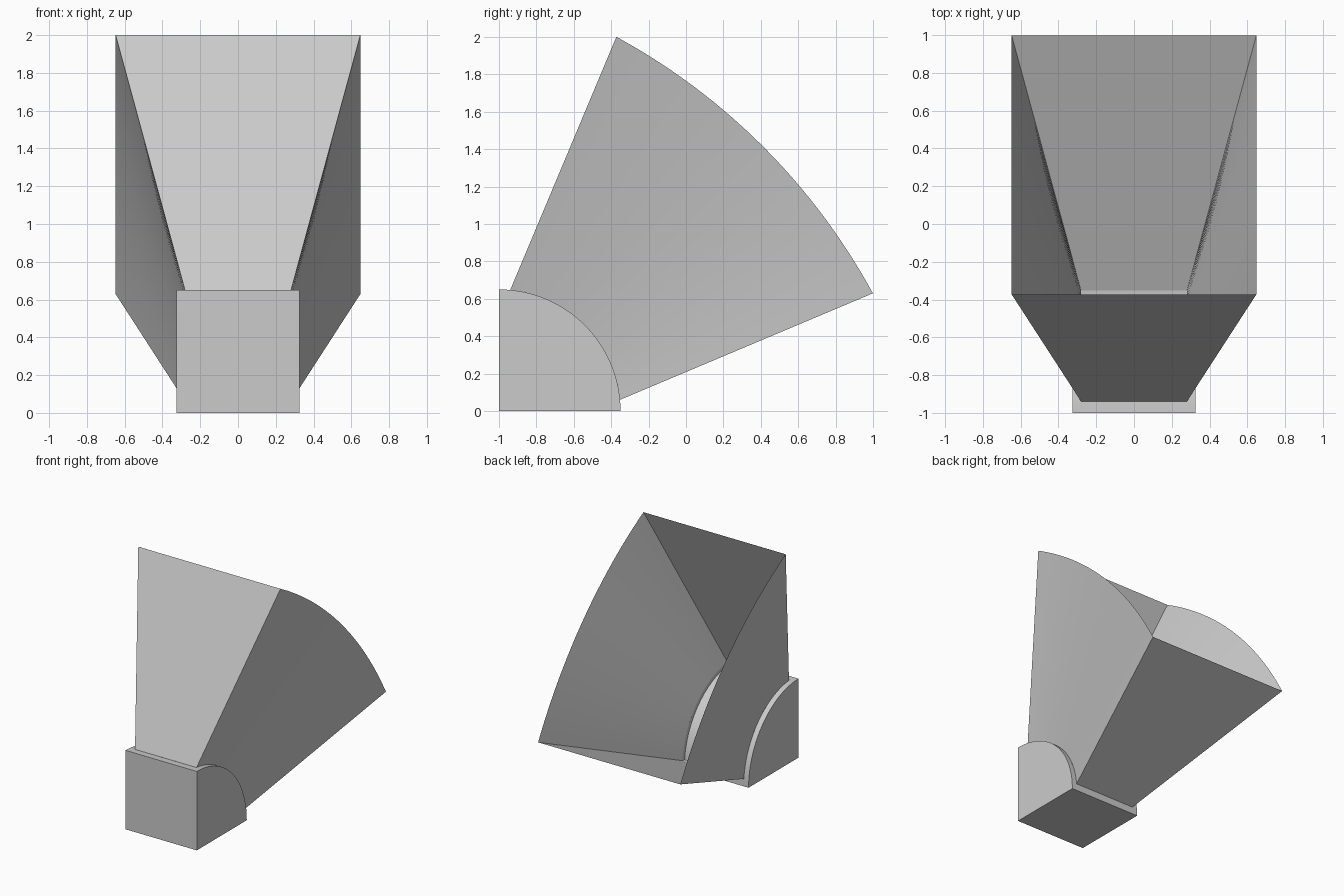
import bpy, bmesh
from math import sin, cos, radians, asin
from mathutils import Vector

cube = bpy.data.objects.get("Cube")
if cube:
    bpy.data.objects.remove(cube)

grey = bpy.data.materials.new("light grey")
grey.use_nodes = True
COLOUR = (0.6, 0.6, 0.6, 1)
grey.diffuse_color = COLOUR
grey.node_tree.nodes["Principled BSDF"].inputs["Base Color"].default_value = COLOUR

RADIUS, HALF_BLOCK = 0.65, 0.325
HALF_THROAT, HALF_MOUTH = 0.28, 0.648
STEPS = 32


def arc(cy, cz, r, a0, a1, n=STEPS):
    """Points (y, z) along an arc, angles in degrees."""
    angles = [radians(a0 + (a1 - a0) * i / n) for i in range(n + 1)]
    return [(cy + r * cos(a), cz + r * sin(a)) for a in angles]


def finish(name, bm):
    bmesh.ops.recalc_face_normals(bm, faces=bm.faces)
    mesh = bpy.data.meshes.new(name)
    bm.to_mesh(mesh)
    bm.free()
    mesh.materials.append(grey)
    obj = bpy.data.objects.new(name, mesh)
    bpy.context.collection.objects.link(obj)
    return obj


def prism(name, profile, half):
    """Extrude a (y, z) profile across x."""
    bm = bmesh.new()
    face = bm.faces.new([bm.verts.new((-half, y, z)) for y, z in profile])
    ext = bmesh.ops.extrude_face_region(bm, geom=[face])["geom"]
    bmesh.ops.translate(bm, vec=(2 * half, 0, 0),
                        verts=[v for v in ext if isinstance(v, bmesh.types.BMVert)])
    return finish(name, bm)


def smooth(obj):
    bpy.ops.object.select_all(action="DESELECT")
    obj.select_set(True)
    bpy.context.view_layer.objects.active = obj
    bpy.ops.object.shade_smooth_by_angle(angle=radians(30))


# Quarter-round driver block with a shallow throat recess
block = prism("driver_block", [(-1, 0)] + arc(-1, 0, RADIUS, 0, 90), HALF_BLOCK)
recess = (arc(-1, 0, RADIUS - 0.03, 5.3, 84.7) + arc(-1, 0, RADIUS + 0.1, 84.7, 5.3))
cutter = prism("throat_cutter", recess, HALF_THROAT)
cutter.hide_render = True
cutter.hide_viewport = True
cut = block.modifiers.new("throat", "BOOLEAN")
cut.operation = "DIFFERENCE"
cut.object = cutter
cut.solver = "EXACT"
bpy.context.view_layer.objects.active = block
bpy.ops.object.modifier_apply(modifier=cut.name)
bpy.data.objects.remove(cutter)
smooth(block)

# Flared horn: side walls ruled between the throat arc and the mouth arc
low, high = Vector((1, 0.63)), Vector((-0.373, 2))
half_chord, sag = (high - low).length / 2, 0.14
mouth_r = (half_chord ** 2 + sag ** 2) / (2 * sag)
spread = asin(half_chord / mouth_r) * 180 / 3.14159265
outward = Vector((1, 1)).normalized()
centre = (low + high) / 2 - outward * (mouth_r - sag)
throat = arc(-1, 0, RADIUS, 5.3, 84.7)
mouth = arc(centre.x, centre.y, mouth_r, 45 - spread, 45 + spread)

bm = bmesh.new()
sides = []
for s in (-1, 1):
    inner = [bm.verts.new((s * HALF_THROAT, y, z)) for y, z in throat]
    outer = [bm.verts.new((s * HALF_MOUTH, y, z)) for y, z in mouth]
    for i in range(STEPS):
        bm.faces.new((inner[i], outer[i], outer[i + 1], inner[i + 1]))
    sides.append((inner, outer))
# Flat lower and upper walls
(li, lo), (ri, ro) = sides
for k in (0, -1):
    bm.faces.new((li[k], lo[k], ro[k], ri[k]))
horn = finish("horn_flare", bm)
smooth(horn)
